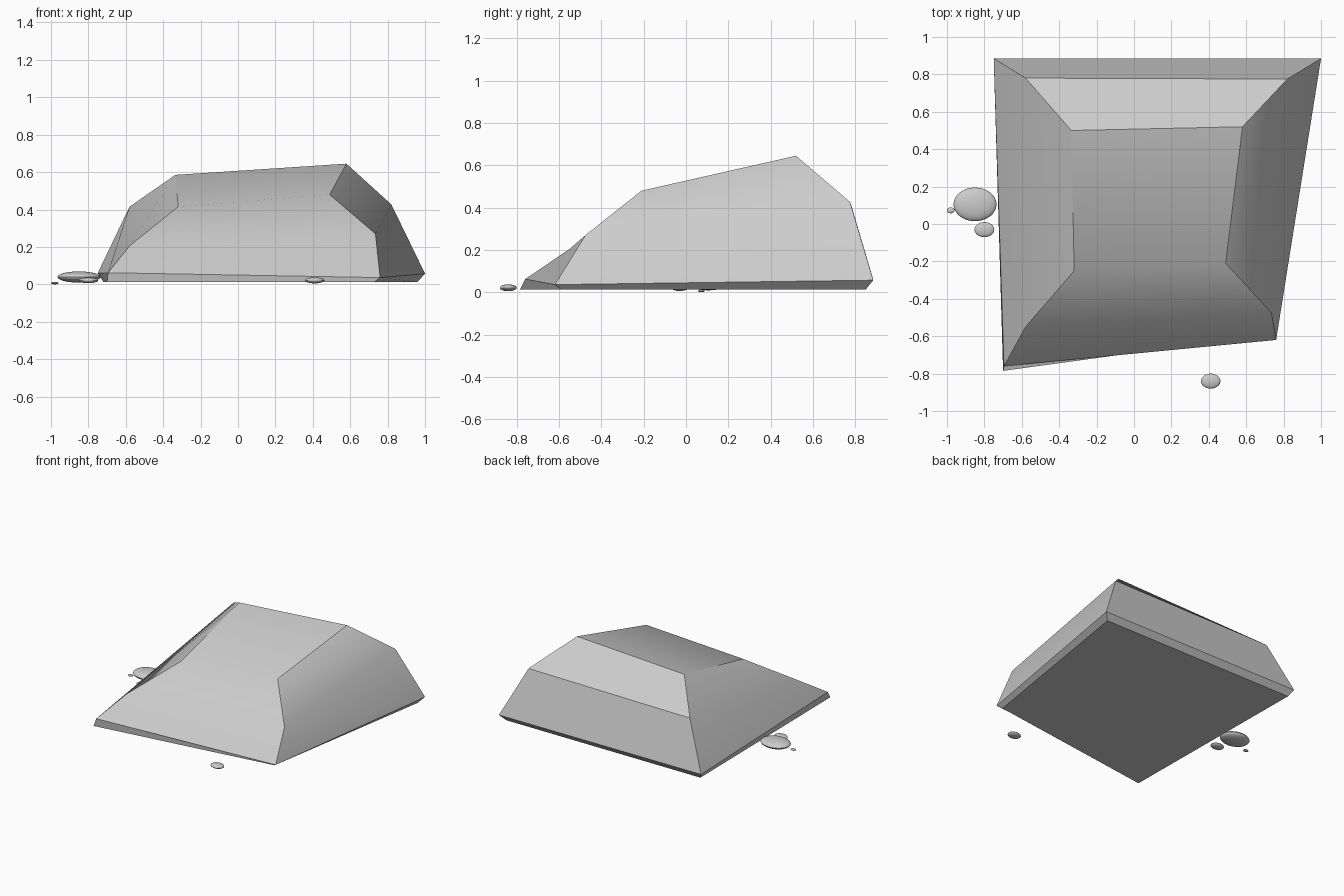
import bpy, bmesh

if "Cube" in bpy.data.objects:
    bpy.data.objects.remove(bpy.data.objects["Cube"])

# Boulder: four quad rings (base, rim, shoulder, crown)
# corner order: back left, back right, front right, front left
RINGS = [
    [(-0.72, 0.85, 0.013), (0.96, 0.85, 0.013), (0.73, -0.59, 0.013), (-0.70, -0.785, 0.013)],
    [(-0.75, 0.885, 0.06), (1.00, 0.885, 0.057), (0.76, -0.62, 0.036), (-0.695, -0.76, 0.062)],
    [(-0.58, 0.78, 0.415), (0.82, 0.775, 0.427), (0.735, -0.475, 0.27), (-0.58, -0.55, 0.205)],
    [(-0.335, 0.50, 0.585), (0.58, 0.52, 0.645), (0.49, -0.21, 0.48), (-0.32, -0.25, 0.415)],
]


def smooth(obj):
    bpy.ops.object.select_all(action='DESELECT')
    obj.select_set(True)
    bpy.context.view_layer.objects.active = obj
    bpy.ops.object.shade_smooth_by_angle()


def loft(name, rings):
    bm = bmesh.new()
    loops = [[bm.verts.new(p) for p in ring] for ring in rings]
    for low, high in zip(loops, loops[1:]):
        for i in range(4):
            j = (i + 1) % 4
            bm.faces.new((low[i], low[j], high[j], high[i]))
    bm.faces.new(loops[0])
    bm.faces.new(loops[-1])
    bmesh.ops.recalc_face_normals(bm, faces=bm.faces)
    mesh = bpy.data.meshes.new(name)
    bm.to_mesh(mesh)
    bm.free()
    obj = bpy.data.objects.new(name, mesh)
    bpy.context.collection.objects.link(obj)
    smooth(obj)


def pebble(name, center, radii):
    bpy.ops.mesh.primitive_uv_sphere_add(segments=32, ring_count=16, location=center)
    obj = bpy.context.object
    obj.name = name
    obj.scale = radii
    bpy.ops.object.transform_apply(location=False, rotation=False, scale=True)
    smooth(obj)


loft("boulder", RINGS)

# Flattened pebbles around the boulder
pebble("large_pebble", (-0.85, 0.105, 0.039), (0.115, 0.09, 0.030))
pebble("left_pebble", (-0.80, -0.03, 0.021), (0.053, 0.04, 0.015))
pebble("tiny_pebble", (-0.98, 0.073, 0.0065), (0.021, 0.016, 0.0065))
pebble("front_pebble", (0.41, -0.84, 0.021), (0.052, 0.04, 0.016))
